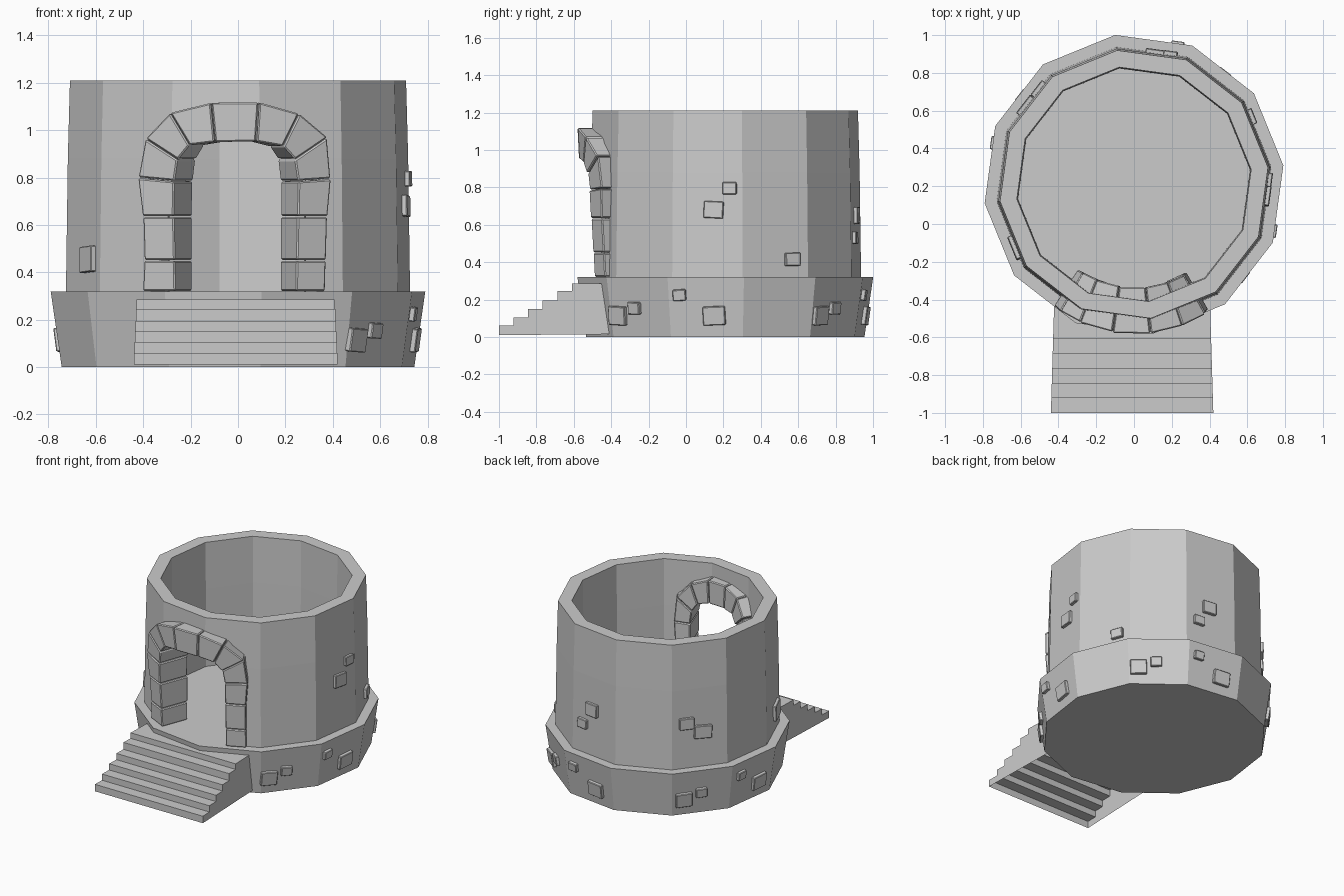
import bpy, bmesh, random
from math import sin, cos, tan, asin, radians, atan
from mathutils import Vector, Matrix

if "Cube" in bpy.data.objects:
    bpy.data.objects.remove(bpy.data.objects["Cube"])

random.seed(4)
CY = 0.21          # tower axis sits at (0, CY)
SIDES, TURN = 12, 7.2


def finish(name, bm):
    bmesh.ops.recalc_face_normals(bm, faces=bm.faces)
    me = bpy.data.meshes.new(name)
    bm.to_mesh(me)
    bm.free()
    ob = bpy.data.objects.new(name, me)
    bpy.context.collection.objects.link(ob)
    return ob


def lathe(name, profile, closed):
    """Twelve-sided body from (radius, z) points; closed joins last ring to first."""
    bm = bmesh.new()
    rings = []
    for r, z in profile:
        angs = [radians(TURN + 360 / SIDES * k) for k in range(SIDES)]
        rings.append([bm.verts.new((r * cos(a), CY + r * sin(a), z)) for a in angs])
    pairs = list(zip(rings, rings[1:]))
    if closed:
        pairs.append((rings[-1], rings[0]))
    else:
        bm.faces.new(rings[0])
        bm.faces.new(rings[-1])
    for lo, hi in pairs:
        for k in range(SIDES):
            n = (k + 1) % SIDES
            bm.faces.new((lo[k], lo[n], hi[n], hi[k]))
    return finish(name, bm)


def prism(bm, near, far):
    """Solid between two matching outlines."""
    a = [bm.verts.new(p) for p in near]
    b = [bm.verts.new(p) for p in far]
    bm.faces.new(a)
    bm.faces.new(b[::-1])
    for k in range(len(a)):
        n = (k + 1) % len(a)
        bm.faces.new((a[k], a[n], b[n], b[k]))


# Plinth with floor, and the hollow wall above it
lathe("plinth", [(0.75, 0), (0.797, 0.32)], False)
wall = lathe("wall", [(0.732, 0.32), (0.724, 0.88), (0.715, 1.21),
                      (0.625, 1.21), (0.62, 0.88), (0.618, 0.32)], True)

# Doorway opening
outline = [(-0.31, 0.2), (0.30, 0.2), (0.30, 0.85), (0.2, 0.99), (0.08, 1.04),
           (-0.09, 1.04), (-0.22, 0.99), (-0.31, 0.85)]
bm = bmesh.new()
prism(bm, [(x, -0.8, z) for x, z in outline], [(x * 0.9, -0.1, z) for x, z in outline])
cutter = finish("doorway_cutter", bm)
cutter.hide_render = True
mod = wall.modifiers.new("doorway", 'BOOLEAN')
mod.object = cutter
mod.solver = 'EXACT'
bpy.context.view_layer.objects.active = wall
bpy.ops.object.modifier_apply(modifier=mod.name)
bpy.data.objects.remove(cutter)

# Arch stones: joints as (outer x, outer z, inner x, inner z), left foot to right foot
joints = [(-.415, .32, -.27, .32), (-.405, .45, -.27, .45), (-.405, .635, -.27, .635),
          (-.42, .80, -.265, .785), (-.385, .965, -.25, .875), (-.28, 1.075, -.20, .935),
          (-.11, 1.118, -.095, .948), (.085, 1.12, .075, .95), (.25, 1.072, .185, .93),
          (.37, .97, .235, .875), (.39, .795, .25, .785), (.38, .635, .25, .635),
          (.38, .45, .25, .45), (.38, .32, .25, .32)]


def on_cylinder(x, z, r):
    t = asin(x / 0.76)
    return Vector((r * sin(t), CY - r * cos(t), z))


for i, (j, k) in enumerate(zip(joints, joints[1:])):
    quad = [(j[0], j[1]), (k[0], k[1]), (k[2], k[3]), (j[2], j[3])]
    cx = sum(p[0] for p in quad) / 4
    cz = sum(p[1] for p in quad) / 4
    quad = [(cx + (x - cx) * 0.97, cz + (z - cz) * 0.97) for x, z in quad]
    jut = random.uniform(-0.006, 0.006)
    bm = bmesh.new()
    prism(bm, [on_cylinder(x, z, 0.745 + 0.045 * (z - 0.32) / 0.8 + jut) for x, z in quad],
          [on_cylinder(x, z, 0.545 + jut) for x, z in quad])
    bmesh.ops.bevel(bm, geom=bm.edges[:], offset=0.006, segments=1, affect='EDGES')
    finish(f"arch_stone_{i + 1}", bm)

# Stairs: six steps, open underneath and at the back
side = [(-1.0, 0.01)]
heights = [0.06, 0.105, 0.15, 0.195, 0.245, 0.285]
for n, h in enumerate(heights):
    y = -1.0 + 0.078 * n
    side += [(y, h), (y + 0.078 if n < 5 else -0.4, h)]
side.append((-0.4, 0.015))


def stair_x(y, edge):
    return edge - 0.03 * (y + 1) * (1 if edge > 0 else -1)


bm = bmesh.new()
left = [bm.verts.new((stair_x(y, -0.44), y, z)) for y, z in side]
right = [bm.verts.new((stair_x(y, 0.42), y, z)) for y, z in side]
bm.faces.new(left)
bm.faces.new(right)
for k in range(len(side) - 2):
    bm.faces.new((left[k], left[k + 1], right[k + 1], right[k]))
finish("stairs", bm)


# Loose bricks set into the facets
def brick(name, ang, z, w, h, on_plinth):
    k = round((ang - TURN - 15) / 30)
    normal = TURN + 15 + 30 * k
    if on_plinth:
        r, tilt = 0.75 + 0.047 * z / 0.32, atan(0.045 / 0.32)
    else:
        r, tilt = 0.732 - 0.019 * (z - 0.32), -0.019
    d = r * cos(radians(15))
    local = Matrix.Translation((d, d * tan(radians(ang - normal)), z))
    m = (Matrix.Translation((0, CY, 0)) @ Matrix.Rotation(radians(normal), 4, 'Z') @ local
         @ Matrix.Rotation(tilt, 4, 'Y') @ Matrix.Rotation(random.uniform(-0.06, 0.06), 4, 'X')
         @ Matrix.Diagonal((0.045, w, h, 1)))
    bm = bmesh.new()
    bmesh.ops.create_cube(bm, size=1, matrix=m)
    bmesh.ops.bevel(bm, geom=bm.edges[:], offset=0.004, segments=1, affect='EDGES')
    finish(name, bm)


group = [(-49, 0.115, 0.11, 0.10), (-40, 0.155, 0.075, 0.065),
         (-18.5, 0.225, 0.07, 0.06), (-4.5, 0.115, 0.12, 0.10)]
for turn in range(3):
    for n, (a, z, w, h) in enumerate(group):
        brick(f"plinth_brick_{turn * 4 + n + 1}", a + 91 * turn, z, w, h, True)

wall_bricks = [(-5, 0.68, 0.105, 0.09), (2, 0.795, 0.075, 0.065), (30, 0.415, 0.085, 0.07),
               (81, 0.65, 0.10, 0.09), (74.5, 0.53, 0.08, 0.065), (135, 0.64, 0.10, 0.08),
               (144, 0.57, 0.12, 0.09), (208, 0.455, 0.13, 0.11)]
for n, (a, z, w, h) in enumerate(wall_bricks):
    brick(f"wall_brick_{n + 1}", a, z, w, h, False)
